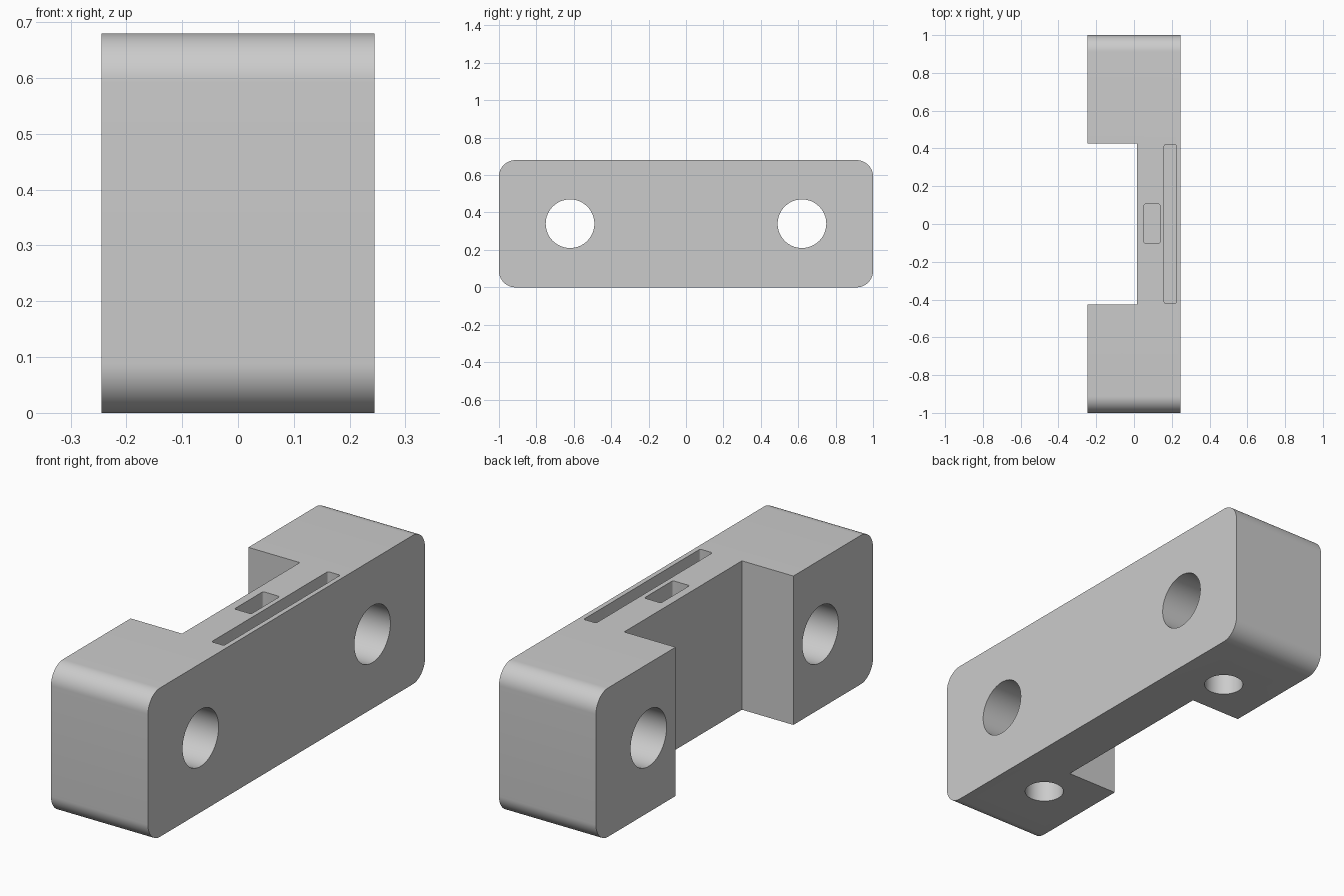
import bpy
import bmesh
from math import radians
from mathutils import Matrix

cube = bpy.data.objects.get("Cube")
if cube:
    bpy.data.objects.remove(cube, do_unlink=True)

WIDTH, LENGTH, HEIGHT = 0.49, 2.0, 0.68
HOLE_Y, MID_Z = 0.62, HEIGHT / 2

grey = bpy.data.materials.new("plain grey")
grey.use_nodes = True
colour = (0.6, 0.6, 0.6, 1)
grey.diffuse_color = colour
grey.node_tree.nodes["Principled BSDF"].inputs["Base Color"].default_value = colour


def add_object(name, bm):
    mesh = bpy.data.meshes.new(name)
    bm.to_mesh(mesh)
    bm.free()
    mesh.materials.append(grey)
    obj = bpy.data.objects.new(name, mesh)
    bpy.context.collection.objects.link(obj)
    return obj


def box(name, low, high, axis=None, radius=0, segments=8):
    """Box between two corners, with the edges along one axis rounded."""
    bm = bmesh.new()
    bmesh.ops.create_cube(bm, size=1)
    for v in bm.verts:
        for i in range(3):
            v.co[i] = low[i] if v.co[i] < 0 else high[i]
    if axis is not None:
        edges = [e for e in bm.edges
                 if abs(e.verts[0].co[axis] - e.verts[1].co[axis]) > 1e-4]
        bmesh.ops.bevel(bm, geom=edges, offset=radius, segments=segments,
                        profile=0.5, affect='EDGES')
    return add_object(name, bm)


def cylinder(name, radius, depth, centre, turn=None):
    bm = bmesh.new()
    matrix = Matrix.Translation(centre)
    if turn:
        matrix = matrix @ Matrix.Rotation(radians(90), 4, turn)
    bmesh.ops.create_cone(bm, cap_ends=True, segments=64, radius1=radius,
                          radius2=radius, depth=depth, matrix=matrix)
    return add_object(name, bm)


# Main block with rounded long edges
body = box("bracket_body", (-WIDTH / 2, -LENGTH / 2, 0),
           (WIDTH / 2, LENGTH / 2, HEIGHT), 0, 0.088, 16)

# Cutters: rear notch, two top slots, cross holes and holes from below
cutters = [
    box("notch_cutter", (-0.5, -0.425, -0.1), (0.015, 0.425, 0.8)),
    box("long_slot_cutter", (0.16, -0.42, 0.3), (0.223, 0.42, 0.8), 2, 0.008, 4),
    box("short_slot_cutter", (0.053, -0.102, 0.3), (0.138, 0.105, 0.8), 2, 0.008, 4),
]
for side, sign in (("front", -1), ("back", 1)):
    y = sign * HOLE_Y
    cutters.append(cylinder(side + "_cross_hole_cutter", 0.13, 1, (0, y, MID_Z), 'Y'))
    cutters.append(cylinder(side + "_screw_hole_cutter", 0.085, MID_Z + 0.1,
                            (0, y, MID_Z / 2 - 0.05)))

for cutter in cutters:
    cutter.hide_render = True
    cutter.hide_set(True)
    cut = body.modifiers.new(cutter.name, 'BOOLEAN')
    cut.operation = 'DIFFERENCE'
    cut.solver = 'EXACT'
    cut.object = cutter

# Bake the cuts, then shade with sharp edges kept
bpy.context.view_layer.update()
graph = bpy.context.evaluated_depsgraph_get()
finished = bpy.data.meshes.new_from_object(body.evaluated_get(graph))
body.modifiers.clear()
body.data = finished
for cutter in cutters:
    bpy.data.objects.remove(cutter, do_unlink=True)

bpy.ops.object.select_all(action='DESELECT')
body.select_set(True)
bpy.context.view_layer.objects.active = body
bpy.ops.object.shade_smooth_by_angle(angle=radians(30))
